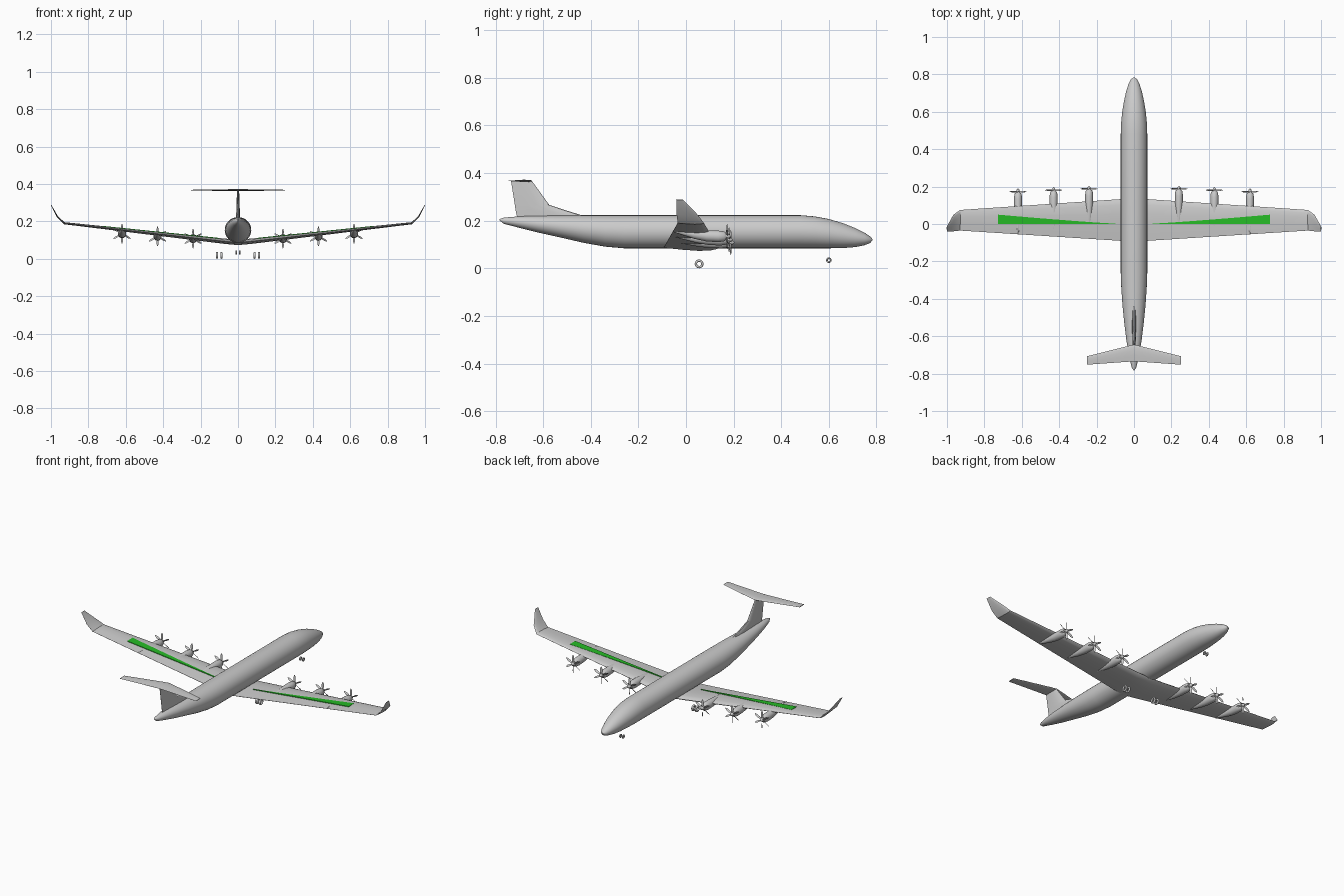
import bpy, bmesh, math
from mathutils import Vector, Matrix

if "Cube" in bpy.data.objects:
    bpy.data.objects.remove(bpy.data.objects["Cube"])


def finish(bm, name, angle=35, mat=None):
    bmesh.ops.recalc_face_normals(bm, faces=bm.faces)
    me = bpy.data.meshes.new(name)
    bm.to_mesh(me)
    bm.free()
    ob = bpy.data.objects.new(name, me)
    bpy.context.collection.objects.link(ob)
    if mat:
        me.materials.append(mat)
    bpy.ops.object.select_all(action='DESELECT')
    bpy.context.view_layer.objects.active = ob
    ob.select_set(True)
    bpy.ops.object.shade_smooth_by_angle(angle=math.radians(angle))
    return ob


def loft(name, rings, bm=None, **kw):
    """Skin a list of equal-length closed rings and cap both ends."""
    own = bm is None
    bm = bm or bmesh.new()
    loops = [[bm.verts.new(p) for p in r] for r in rings]
    n = len(loops[0])
    for a, b in zip(loops, loops[1:]):
        for i in range(n):
            j = (i + 1) % n
            bm.faces.new((a[i], a[j], b[j], b[i]))
    bm.faces.new(loops[0])
    bm.faces.new(loops[-1])
    if own:
        return finish(bm, name, **kw)


def ellipse(y, half_w, bottom, top, x=0, n=32):
    c, h = (bottom + top) / 2, (top - bottom) / 2
    return [(x + half_w * math.cos(2 * math.pi * i / n), y,
             c + h * math.sin(2 * math.pi * i / n)) for i in range(n)]


FOIL = [(0, 0), (.03, .42), (.14, .8), (.35, 1), (.65, .7), (1, .05),
        (1, -.05), (.65, -.6), (.35, -.9), (.14, -.75), (.03, -.4)]


def foil(origin, lead, trail, thick, normal):
    """Airfoil ring running along y, thickened along the normal."""
    o, nrm = Vector(origin), Vector(normal).normalized()
    return [o + Vector((0, lead + (trail - lead) * c, 0)) + nrm * t * thick / 2
            for c, t in FOIL]


# Fuselage: y, half width, bottom, top
body = [(-.783, .003, .201, .207), (-.765, .013, .187, .213), (-.70, .028, .170, .218),
        (-.62, .041, .150, .221), (-.53, .052, .130, .222), (-.43, .062, .107, .223),
        (-.34, .068, .091, .223), (-.26, .071, .084, .223), (.48, .071, .084, .223),
        (.54, .069, .084, .218), (.60, .063, .084, .207), (.66, .053, .085, .189),
        (.71, .042, .089, .169), (.75, .029, .097, .149), (.773, .017, .106, .134),
        (.783, .004, .117, .123)]
loft("fuselage", [ellipse(*s) for s in body])

# Main wing with winglets: x, z, lead, trail, thickness, lean
half = [(.07, .093, .133, -.09, .030, .1), (.93, .190, .075, -.035, .012, .3),
        (.965, .224, .050, -.039, .008, 1), (1.0, .288, -.012, -.041, .004, 1.8)]


def wing_ring(s, side):
    x, z, le, te, t, lean = s
    return foil((side * x, 0, z), le, te, t, (-side * lean, 0, 1))


wing = [wing_ring(s, -1) for s in reversed(half)]
wing.append(foil((0, 0, .087), .137, -.094, .031, (0, 0, 1)))
wing += [wing_ring(s, 1) for s in half]
loft("main_wing", wing, angle=30)


def wing_mid(x):
    return .093 + (x - .07) * .1128


# Green tapered panels on top of the wings
green = bpy.data.materials.new("panel_green")
green.diffuse_color = (.02, .5, .02, 1)
green.use_nodes = True
green.node_tree.nodes["Principled BSDF"].inputs["Base Color"].default_value = green.diffuse_color
for side, tag in ((-1, "left"), (1, "right")):
    rings = []
    for k in range(9):
        f = k / 8
        x = .10 + .627 * f
        depth = .002 + .048 * f ** 1.15
        top = wing_mid(x) + .0155 - .0085 * (x - .07) / .86
        low = wing_mid(x)
        rings.append([(side * x, 0, low), (side * x, depth, low),
                      (side * x, depth, top), (side * x, 0, top)])
    loft("wing_panel_" + tag, rings, mat=green)

# Vertical fin with dorsal fillet: z, lead, trail, thickness
fin = [(.20, -.38, -.705, .022), (.225, -.445, -.712, .022), (.245, -.51, -.716, .021),
       (.267, -.575, -.719, .019), (.368, -.648, -.735, .012)]
loft("tail_fin", [foil((0, 0, z), le, te, t, (1, 0, 0)) for z, le, te, t in fin], angle=30)

# Horizontal tailplane on top of the fin
plane = [(-.25, -.707, -.752, .004), (-.04, -.654, -.737, .010), (0, -.645, -.735, .010),
         (.04, -.654, -.737, .010), (.25, -.707, -.752, .004)]
loft("tailplane", [foil((x, 0, .367), le, te, t, (0, 0, 1)) for x, le, te, t in plane])

# Engines: nacelle below the wing, spinner and six-bladed propeller
for side, tag in ((-1, "left"), (1, "right")):
    for x, z, shift, pos in ((.24, .108, .010, "inner"), (.43, .120, .003, "middle"),
                             (.62, .134, -.005, "outer")):
        cx = side * x
        tail_z = wing_mid(x)
        prof = [(-.05, .002, 1), (-.01, .010, .8), (.04, .017, .4), (.09, .021, .1),
                (.14, .022, 0), (.165, .019, 0), (.172, .014, 0)]
        rings = []
        for y, r, k in prof:
            zc = z + (tail_z - z) * k
            rings.append(ellipse(y + shift, r, zc - r * 1.1, zc + r * 1.1, cx, 20))
        loft(f"nacelle_{pos}_{tag}", rings)
        hub_y = .178 + shift
        spin = [(-.008, .011), (.002, .010), (.010, .007), (.016, .001)]
        loft(f"spinner_{pos}_{tag}",
             [ellipse(hub_y + y, r, z - r, z + r, cx, 16) for y, r in spin])
        bm = bmesh.new()
        for b in range(6):
            spin_m = (Matrix.Translation((cx, hub_y, z))
                      @ Matrix.Rotation(b * math.pi / 3, 4, 'Y'))
            blade = []
            for r, w, pitch in ((.006, .003, 60), (.022, .006, 45),
                                (.040, .006, 32), (.052, .002, 25)):
                tw = Matrix.Rotation(math.radians(pitch), 4, 'Z')
                blade.append([spin_m @ (tw @ Vector((px, py, 0)) + Vector((0, 0, r)))
                              for px, py in ((-w, 0), (0, -.001), (w, 0), (0, .001))])
            loft("", blade, bm)
        finish(bm, f"propeller_{pos}_{tag}")


# Landing gear wheels: open tyre rings
def wheel(name, x, y, z, radius, tube, half_w):
    bm = bmesh.new()
    n, m = 28, 10
    vs = []
    for i in range(n):
        a = 2 * math.pi * i / n
        row = []
        for j in range(m):
            b = 2 * math.pi * j / m
            r = radius - tube + tube * math.cos(b)
            row.append(bm.verts.new((x + half_w * math.sin(b),
                                     y + r * math.cos(a), z + r * math.sin(a))))
        vs.append(row)
    for i in range(n):
        for j in range(m):
            k, q = (i + 1) % n, (j + 1) % m
            bm.faces.new((vs[i][j], vs[k][j], vs[k][q], vs[i][q]))
    finish(bm, name, 60)


for side, tag in ((-1, "left"), (1, "right")):
    wheel("main_wheel_inner_" + tag, side * .089, .055, .0185, .0185, .005, .006)
    wheel("main_wheel_outer_" + tag, side * .112, .055, .0185, .0185, .005, .006)
    wheel("nose_wheel_" + tag, side * .009, .60, .034, .0115, .0035, .004)
